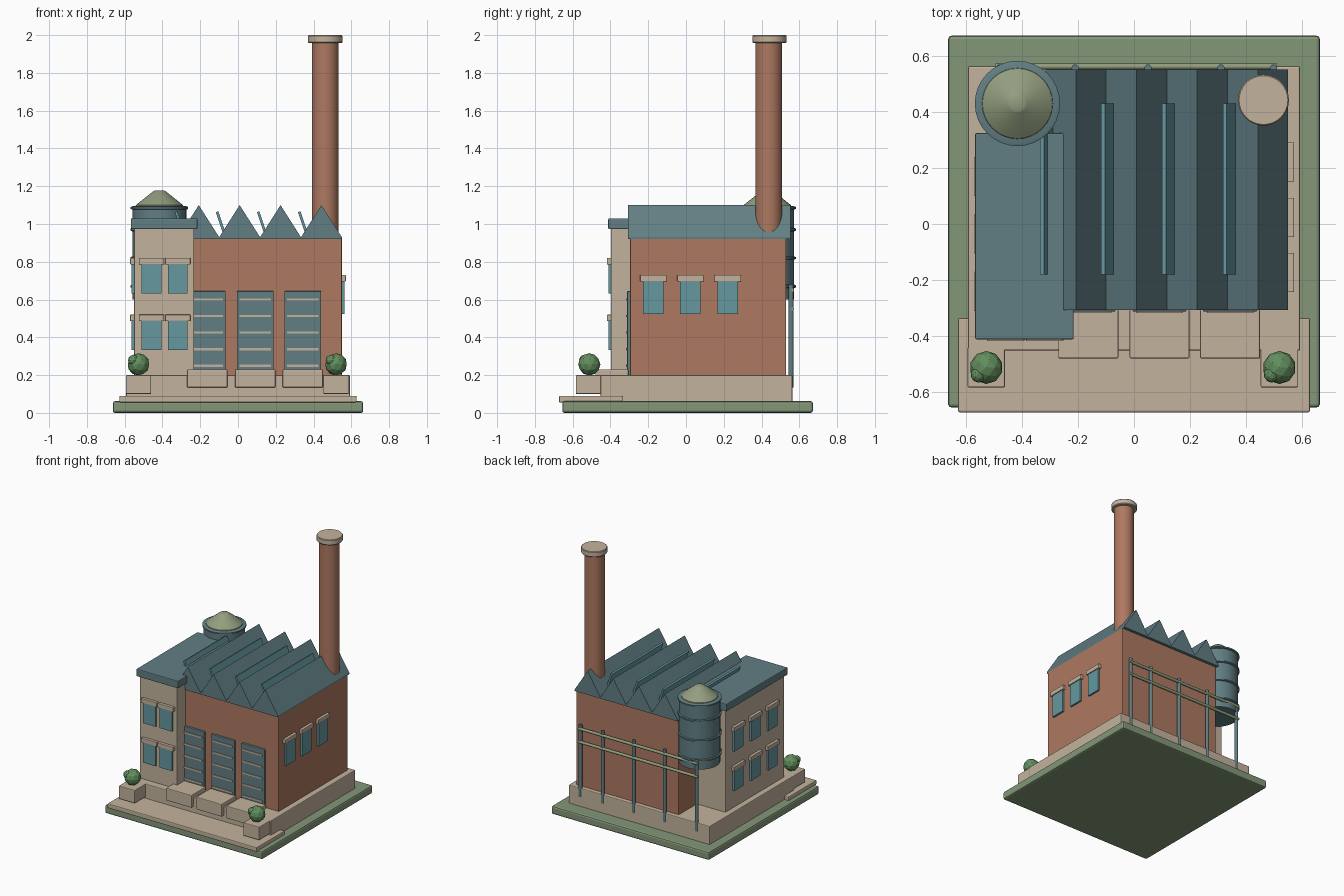
import bpy, bmesh, math
from mathutils import Vector

cube = bpy.data.objects.get("Cube")
if cube:
    bpy.data.objects.remove(cube)


def material(name, rgb):
    m = bpy.data.materials.new(name)
    m.use_nodes = True
    m.diffuse_color = (*rgb, 1)
    m.node_tree.nodes["Principled BSDF"].inputs["Base Color"].default_value = (*rgb, 1)
    return m


BRICK = material("brick red", (0.42, 0.19, 0.12))
STONE = material("pale stone", (0.55, 0.45, 0.34))
SLATE = material("slate blue", (0.12, 0.21, 0.23))
GLASS = material("window teal", (0.13, 0.31, 0.35))
GRASS = material("grass green", (0.23, 0.31, 0.19))
OLIVE = material("light olive", (0.29, 0.34, 0.21))
LEAF = material("leaf green", (0.12, 0.27, 0.11))


def finish(name, bm, mat, smooth=False):
    bmesh.ops.recalc_face_normals(bm, faces=bm.faces)
    me = bpy.data.meshes.new(name)
    bm.to_mesh(me)
    bm.free()
    me.materials.append(mat)
    ob = bpy.data.objects.new(name, me)
    bpy.context.collection.objects.link(ob)
    if smooth:
        bpy.ops.object.select_all(action='DESELECT')
        ob.select_set(True)
        bpy.context.view_layer.objects.active = ob
        bpy.ops.object.shade_smooth_by_angle(angle=math.radians(35))
    return ob


def box(name, mat, x, y, z, bevel=0.0):
    """Box from (min, max) ranges on each axis."""
    bm = bmesh.new()
    bmesh.ops.create_cube(bm, size=1)
    for v in bm.verts:
        v.co = Vector([(a + b) / 2 + c * (b - a) for c, (a, b) in zip(v.co, (x, y, z))])
    ob = finish(name, bm, mat)
    if bevel:
        mod = ob.modifiers.new("soft edges", 'BEVEL')
        mod.width, mod.segments = bevel, 2
    return ob


def lathe(name, mat, x, y, profile, steps=32):
    """Closed round solid from (radius, z) points, bottom to top."""
    bm = bmesh.new()
    rings = []
    for r, z in profile:
        rings.append([bm.verts.new((x + r * math.cos(i * math.tau / steps),
                                    y + r * math.sin(i * math.tau / steps), z))
                      for i in range(steps)])
    for a, b in zip(rings, rings[1:]):
        for i in range(steps):
            j = (i + 1) % steps
            bm.faces.new((a[i], a[j], b[j], b[i]))
    bm.faces.new(rings[0])
    bm.faces.new(rings[-1])
    return finish(name, bm, mat, True)


def window(name, side, u, width, z0, z1, wall):
    """Glass pane and stone lintel on a wall facing front, left or right."""
    sign = 1 if side == "left" and wall > 0 else -1
    if side == "right":
        sign = 1
    parts = (("pane", GLASS, width / 2, z0, z1, 0.014),
             ("lintel", STONE, width / 2 + 0.015, z1 - 0.004, z1 + 0.03, 0.021))
    for part, mat, half, low, high, depth in parts:
        across = (u - half, u + half)
        out = tuple(sorted((wall - sign * 0.01, wall + sign * depth)))
        x, y = (across, out) if side == "front" else (out, across)
        box(f"{name}_{part}", mat, x, y, (low, high), 0.003 if part == "lintel" else 0)


# Ground, paving and plinth
box("grass_base", GRASS, (-0.663, 0.663), (-0.655, 0.672), (0, 0.062), 0.012)
box("front_paving", STONE, (-0.628, 0.628), (-0.672, -0.335), (0.055, 0.09), 0.006)
box("plinth", STONE, (-0.593, 0.593), (-0.452, 0.563), (0.055, 0.2), 0.006)

# Main hall and office wing
box("brick_hall", BRICK, (-0.31, 0.55), (-0.296, 0.53), (0.19, 0.925), 0.004)
box("office_block", STONE, (-0.55, -0.233), (-0.397, 0.312), (0.19, 0.98), 0.004)
box("office_roof", SLATE, (-0.567, -0.215), (-0.412, 0.325), (0.973, 1.03), 0.006)

# Sawtooth roof: one zigzag profile pushed along y
pitch, start, teeth = 0.2165, -0.316, 4
outline = [(start, 0.92)]
for i in range(teeth):
    outline += [(start + i * pitch, 0.93), (start + (i + 0.5) * pitch, 1.1)]
outline += [(start + teeth * pitch, 0.93), (start + teeth * pitch, 0.92)]
bm = bmesh.new()
face = bm.faces.new([bm.verts.new((x, -0.306, z)) for x, z in outline])
new = bmesh.ops.extrude_face_region(bm, geom=[face])["geom"]
bmesh.ops.translate(bm, vec=(0, 0.858, 0), verts=[v for v in new if isinstance(v, bmesh.types.BMVert)])
finish("sawtooth_roof", bm, SLATE)

# Leaning skylight panes in the roof valleys
for i in range(teeth):
    pane = box(f"skylight_{i + 1}", GLASS, (-0.007, 0.007), (-0.305, 0.305), (-0.058, 0.058))
    pane.location = (-0.31 + i * 0.2175, 0.125, 1.01)
    pane.rotation_euler.y = math.radians(-18.4)

# Chimney
lathe("chimney_stack", BRICK, 0.462, 0.438, [(0.071, 0.9), (0.071, 1.965)])
lathe("chimney_cap", STONE, 0.462, 0.442, [(0.087, 1.958), (0.091, 1.963), (0.091, 1.995), (0.087, 2.0)])

# Water tank with hoops and a conical lid
TX, TY = -0.416, 0.43
lathe("tank_body", SLATE, TX, TY, [(0.143, 0.6), (0.143, 1.092)])
for i, z in enumerate((0.67, 0.82, 0.97, 1.085)):
    lathe(f"tank_hoop_{i + 1}", SLATE, TX, TY,
          [(0.14, z - 0.01), (0.152, z - 0.005), (0.152, z + 0.005), (0.14, z + 0.01)])
lathe("tank_lid", OLIVE, TX, TY, [(0.128, 1.088), (0.125, 1.1), (0.035, 1.172), (0.025, 1.177)])

# Loading doors with slats, and a dock below each
for i, x in enumerate((-0.163, 0.091, 0.343)):
    box(f"loading_door_{i + 1}", SLATE, (x - 0.097, x + 0.097), (-0.312, -0.28), (0.2, 0.645), 0.004)
    for k in range(5):
        z = 0.25 + k * 0.0875
        box(f"door_{i + 1}_slat_{k + 1}", STONE, (x - 0.083, x + 0.083), (-0.318, -0.3), (z - 0.006, z + 0.006))
    box(f"loading_dock_{i + 1}", STONE, (x - 0.107, x + 0.107), (-0.48, -0.305), (0.135, 0.23), 0.005)

# Windows
for row, z in enumerate((0.332, 0.632)):
    for i, x in enumerate((-0.458, -0.319)):
        window(f"office_front_window_{row}_{i}", "front", x, 0.104, z, z + 0.158, -0.397)
    for i, y in enumerate((-0.24, -0.035, 0.17)):
        window(f"office_side_window_{row}_{i}", "left", y, 0.11, z, z + 0.158, -0.55)
for i, y in enumerate((-0.173, 0.023, 0.221)):
    window(f"hall_side_window_{i}", "right", y, 0.11, 0.523, 0.7, 0.55)

# Rear pipe rack
for i, x in enumerate((-0.48, -0.21, 0.05, 0.31, 0.498)):
    lathe(f"rack_post_{i + 1}", SLATE, x, 0.556, [(0.013, 0.135), (0.013, 0.68)], 12)
for i, z in enumerate((0.55, 0.65)):
    pipe = lathe(f"rack_pipe_{i + 1}", OLIVE, 0, 0, [(0.011, -0.495), (0.011, 0.51)], 12)
    pipe.rotation_euler.y = math.pi / 2
    pipe.location = (0, 0.562, z)

# Planters and faceted bushes
for side, x in (("right", -0.527), ("left", 0.519)):
    box(f"{side}_planter", STONE, (x - 0.067, x + 0.067), (-0.583, -0.44), (0.1, 0.2), 0.005)
    for part, r, off in (("bush", 0.059, (0, 0, 0)), ("bush_tuft", 0.029, (-0.027, -0.025, 0.022))):
        bm = bmesh.new()
        bmesh.ops.create_icosphere(bm, subdivisions=2, radius=r)
        bush = finish(f"{side}_{part}", bm, LEAF)
        bush.location = Vector((x, -0.512, 0.257)) + Vector(off)
